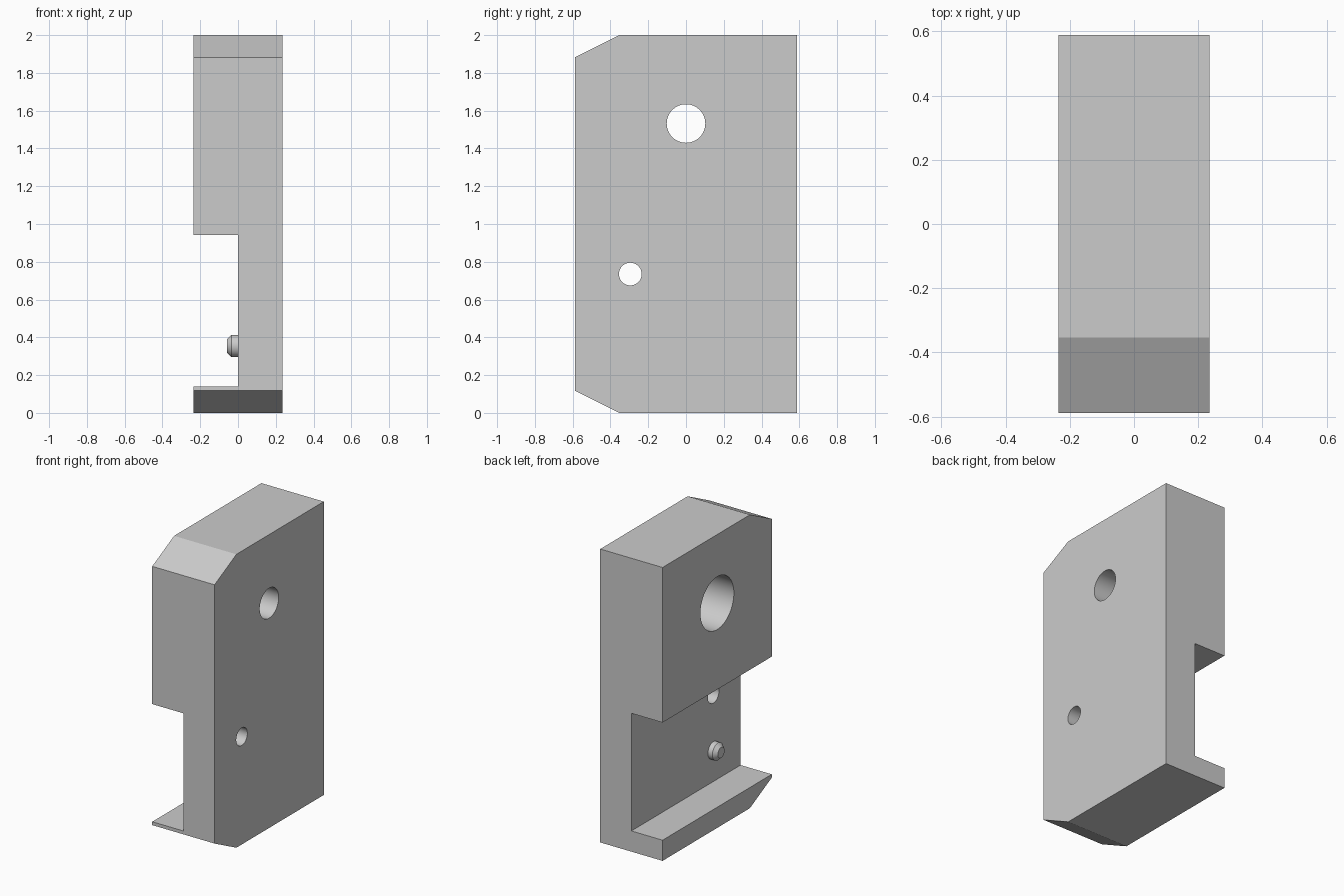
import bpy
import bmesh
import math
from mathutils import Matrix

cube = bpy.data.objects.get("Cube")
if cube:
    bpy.data.objects.remove(cube, do_unlink=True)

HALF_X, HALF_Y, HEIGHT = 0.235, 0.588, 2.0
CHAMFER_Y, CHAMFER_Z = 0.235, 0.118
PIN_Y = -0.295

grey = bpy.data.materials.new("plain_grey")
grey.use_nodes = True
grey.diffuse_color = (0.6, 0.6, 0.6, 1)
grey.node_tree.nodes["Principled BSDF"].inputs["Base Color"].default_value = (0.6, 0.6, 0.6, 1)


def finish(name, bm):
    """Turn a bmesh into a named grey object."""
    bmesh.ops.recalc_face_normals(bm, faces=bm.faces)
    mesh = bpy.data.meshes.new(name)
    bm.to_mesh(mesh)
    bm.free()
    mesh.materials.append(grey)
    obj = bpy.data.objects.new(name, mesh)
    bpy.context.collection.objects.link(obj)
    return obj


def rod(bm, x0, x1, y, z, r0, r1=None):
    """Add a closed round rod along x, tapering from r0 to r1."""
    place = Matrix.Translation(((x0 + x1) / 2, y, z)) @ Matrix.Rotation(math.pi / 2, 4, "Y")
    bmesh.ops.create_cone(bm, cap_ends=True, segments=64, radius1=r0,
                          radius2=r0 if r1 is None else r1, depth=x1 - x0, matrix=place)


def smooth(obj):
    bpy.ops.object.select_all(action="DESELECT")
    obj.select_set(True)
    bpy.context.view_layer.objects.active = obj
    bpy.ops.object.shade_smooth_by_angle(angle=math.radians(25))


# Block: side profile with two chamfered front corners, extruded across x
bm = bmesh.new()
profile = [(HALF_Y, 0), (HALF_Y, HEIGHT), (CHAMFER_Y - HALF_Y, HEIGHT),
           (-HALF_Y, HEIGHT - CHAMFER_Z), (-HALF_Y, CHAMFER_Z), (CHAMFER_Y - HALF_Y, 0)]
face = bm.faces.new([bm.verts.new((-HALF_X, y, z)) for y, z in profile])
extruded = bmesh.ops.extrude_face_region(bm, geom=[face])["geom"]
bmesh.ops.translate(bm, vec=(2 * HALF_X, 0, 0),
                    verts=[v for v in extruded if isinstance(v, bmesh.types.BMVert)])
block = finish("block", bm)

# Cutters: side notch, stepped bore and small through hole
cutters = []
bm = bmesh.new()
bmesh.ops.create_cube(bm, size=1, matrix=Matrix.Translation((-0.25, 0, 0.542))
                      @ Matrix.Diagonal((0.5, 1.6, 0.802, 1)))
cutters.append(finish("notch_cutter", bm))
for name, x0, x1, y, z, radius in (
        ("counterbore_cutter", -0.4, 0.0, 0, 1.532, 0.18),
        ("bore_cutter", -0.3, 0.4, 0, 1.532, 0.102),
        ("small_hole_cutter", -0.1, 0.4, PIN_Y, 0.735, 0.06)):
    bm = bmesh.new()
    rod(bm, x0, x1, y, z, radius)
    cutters.append(finish(name, bm))

for cutter in cutters:
    cutter.hide_render = True
    cutter.hide_set(True)
    mod = block.modifiers.new(cutter.name, "BOOLEAN")
    mod.operation = "DIFFERENCE"
    mod.solver = "EXACT"
    mod.object = cutter

bpy.context.view_layer.objects.active = block
block.select_set(True)
for mod in list(block.modifiers):
    bpy.ops.object.modifier_apply(modifier=mod.name)
for cutter in cutters:
    bpy.data.objects.remove(cutter, do_unlink=True)
smooth(block)

# Locating pin with a chamfered tip, standing on the notch wall
bm = bmesh.new()
rod(bm, -0.034, 0.02, PIN_Y, 0.354, 0.059)
tip = min(bm.faces, key=lambda f: f.calc_center_median().x)
bmesh.ops.inset_region(bm, faces=[tip], thickness=0.023, depth=0)
for v in tip.verts:
    v.co.x = -0.059
smooth(finish("locating_pin", bm))
